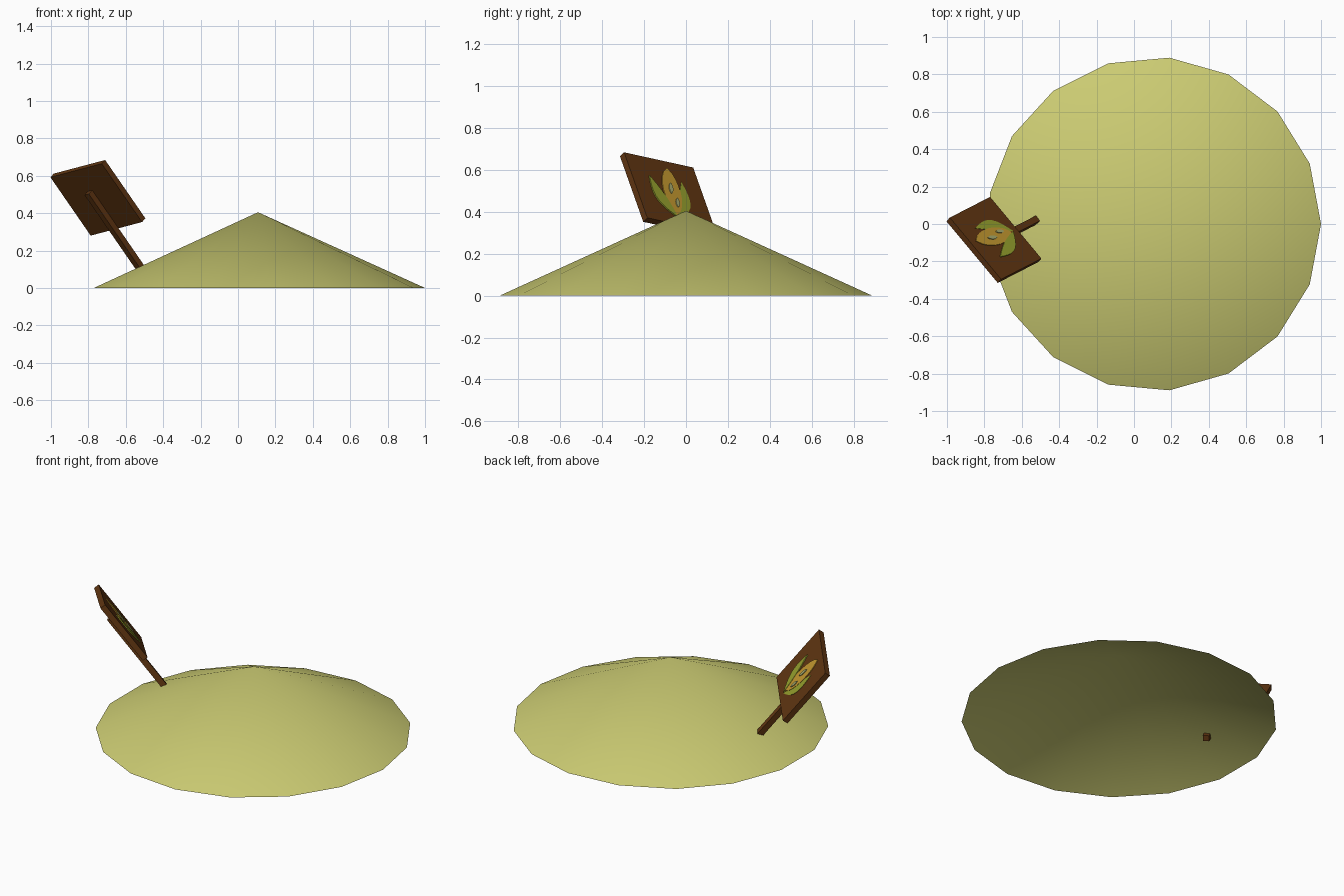
import bpy, bmesh, math
from mathutils import Matrix, Vector

if "Cube" in bpy.data.objects:
    bpy.data.objects.remove(bpy.data.objects["Cube"])


def material(name, rgb):
    m = bpy.data.materials.new(name)
    m.diffuse_color = (*rgb, 1)
    m.use_nodes = True
    m.node_tree.nodes["Principled BSDF"].inputs["Base Color"].default_value = m.diffuse_color
    return m


STRAW = material("straw mound", (0.60, 0.60, 0.17))
WOOD = material("brown wood", (0.12, 0.037, 0.006))
COB = material("corn yellow", (0.56, 0.32, 0.03))
HUSK = material("husk green", (0.31, 0.36, 0.027))
PALE = material("pale kernel", (0.40, 0.42, 0.16))


def add_object(name, bm, mat, matrix=Matrix()):
    bmesh.ops.recalc_face_normals(bm, faces=bm.faces)
    me = bpy.data.meshes.new(name)
    bm.to_mesh(me)
    bm.free()
    me.materials.append(mat)
    ob = bpy.data.objects.new(name, me)
    ob.matrix_world = matrix
    bpy.context.collection.objects.link(ob)
    return ob


# Mound: 17-sided smooth cone, open underneath
bm = bmesh.new()
R, H, CX, N = 0.893, 0.405, 0.107, 17
apex = bm.verts.new((CX, 0, H))
ring = [bm.verts.new((CX + R * math.cos(2 * math.pi * i / N),
                      R * math.sin(2 * math.pi * i / N), 0)) for i in range(N)]
for i in range(N):
    bm.faces.new((ring[i], ring[(i + 1) % N], apex))
mound = add_object("mound", bm, STRAW)
mound.data.polygons.foreach_set("use_smooth", [True] * N)

# Leaning sign frame: x = viewer's right, y = up the board, z = out of the face
up = Vector((-0.545, -0.28, 0.79)).normalized()
right = Vector((-0.63, 0.75, -0.16))
right = (right - right.dot(up) * up).normalized()
out = right.cross(up)
frame = Matrix((right, up, out)).transposed().to_4x4()
frame.translation = (-0.749, -0.085, 0.482)
THICK = 0.033


def box(name, size, centre, mat):
    bm = bmesh.new()
    bmesh.ops.create_cube(bm, size=1)
    bmesh.ops.scale(bm, vec=size, verts=bm.verts)
    bmesh.ops.translate(bm, vec=centre, verts=bm.verts)
    return add_object(name, bm, mat, frame)


box("sign_board", (0.435, 0.395, THICK), (0, 0, 0), WOOD)
box("sign_stake", (0.036, 0.54, 0.034), (0, -0.21, -0.033), WOOD)


# Painted corn: thin stacked plates, each a pointed or rounded leaf shape
def leaf(name, base, tip, width, point, height, mat, bend=0.0, steps=9):
    a, b = Vector(base), Vector(tip)
    axis = b - a
    side = Vector((-axis.y, axis.x)).normalized()

    def spot(t, s):
        w = width * math.sin(math.pi * t) ** point
        return a + axis * t + side * (s * w + bend * math.sin(math.pi * t))

    ts = [i / steps for i in range(steps + 1)]
    pts = [spot(t, 1) for t in ts] + [spot(t, -1) for t in ts[-2:0:-1]]
    bm = bmesh.new()
    z = THICK / 2
    face = bm.faces.new([bm.verts.new((p.x, p.y, z)) for p in pts])
    res = bmesh.ops.extrude_face_region(bm, geom=[face])
    top = [v for v in res["geom"] if isinstance(v, bmesh.types.BMVert)]
    bmesh.ops.translate(bm, vec=(0, 0, height), verts=top)
    return add_object(name, bm, mat, frame)


leaf("husk_right", (-0.01, -0.16), (0.10, 0.085), 0.034, 1.0, 0.002, HUSK, -0.03)
leaf("corn_cob", (-0.01, -0.14), (0.035, 0.155), 0.054, 0.6, 0.004, COB)
leaf("husk_left", (-0.01, -0.155), (-0.105, 0.08), 0.034, 1.0, 0.006, HUSK, 0.02)
leaf("kernel_shine_upper", (0.0, -0.01), (0.02, 0.06), 0.012, 0.7, 0.008, PALE)
leaf("kernel_shine_lower", (0.012, -0.09), (0.03, -0.03), 0.011, 0.7, 0.008, PALE)
